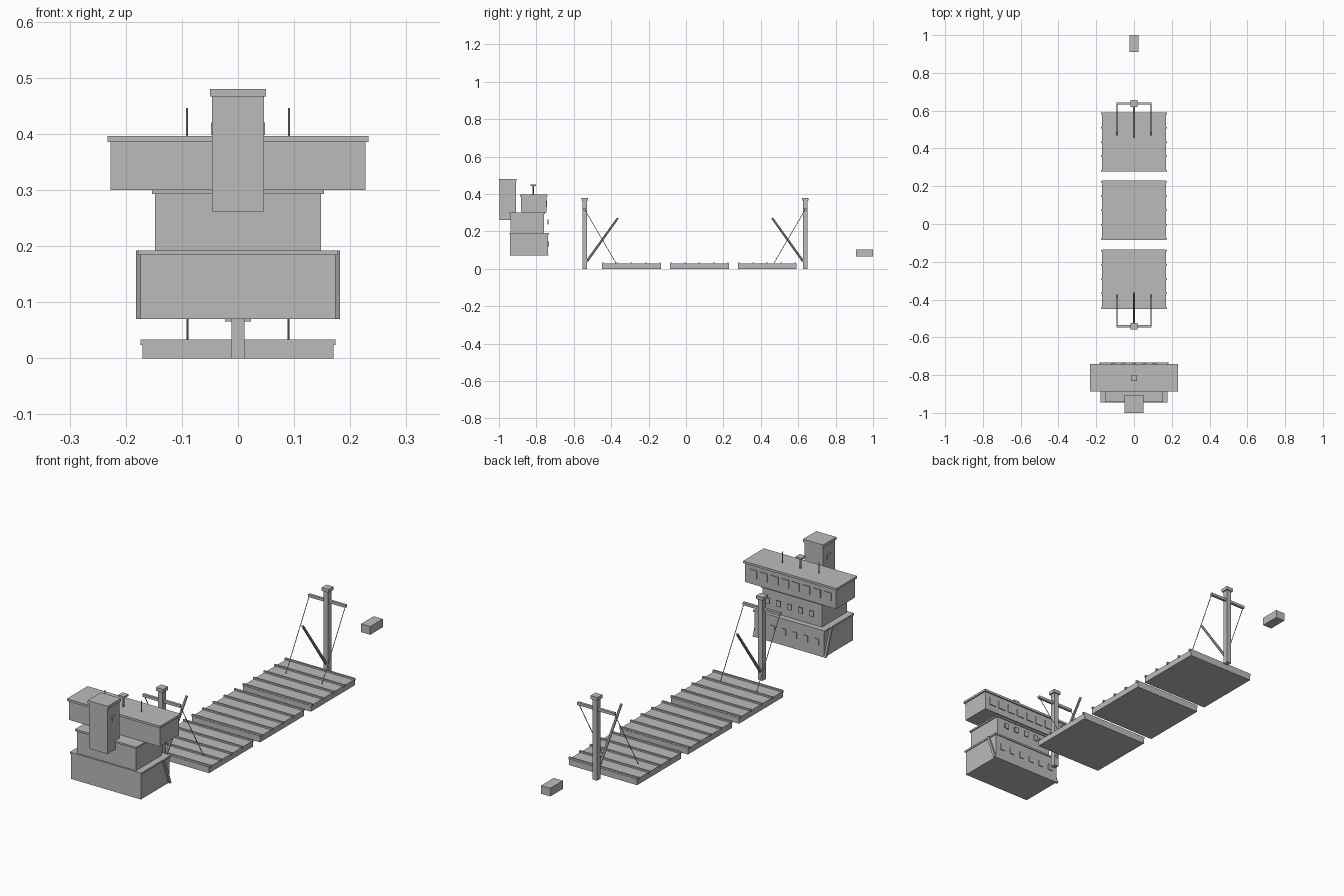
import bpy
from mathutils import Vector

if "Cube" in bpy.data.objects:
    bpy.data.objects.remove(bpy.data.objects["Cube"])

grey = bpy.data.materials.new("plain grey")
grey.diffuse_color = (0.5, 0.5, 0.5, 1)
grey.use_nodes = True
grey.node_tree.nodes["Principled BSDF"].inputs["Base Color"].default_value = grey.diffuse_color


def finish(name):
    ob = bpy.context.object
    ob.name = name
    ob.data.materials.append(grey)
    return ob


def box(name, x, y, z):
    """Box from (min, max) ranges on each axis."""
    bpy.ops.mesh.primitive_cube_add(size=1, location=[(a + b) / 2 for a, b in (x, y, z)])
    ob = finish(name)
    ob.scale = [b - a for a, b in (x, y, z)]
    bpy.ops.object.transform_apply(location=False, rotation=False, scale=True)
    return ob


def rod(name, a, b, r1, r2=None, sides=8):
    """Round bar between two points, optionally tapered."""
    a, b = Vector(a), Vector(b)
    bpy.ops.mesh.primitive_cone_add(vertices=sides, radius1=r1, radius2=r2 or r1,
                                    depth=(b - a).length, location=(a + b) / 2)
    ob = finish(name)
    ob.rotation_euler = (b - a).to_track_quat('Z', 'Y').to_euler()
    bpy.ops.object.shade_smooth_by_angle()
    return ob


def sym(h):
    return (-h, h)


# Cargo hatches with cross ribs
for i, yc in enumerate((-0.292, 0.072, 0.434)):
    box(f"hatch_cover_{i}", sym(0.170), (yc - 0.157, yc + 0.157), (0, 0.027))
    for k in range(5):
        y = yc + (k - 2) * 0.0755
        box(f"hatch_rib_{i}_{k}", sym(0.174), (y - 0.004, y + 0.004), (0.024, 0.034))

# Cargo masts, each with boom and two stay wires leaning towards the hatches
for i, (y, d) in enumerate(((-0.542, 1), (0.638, -1))):
    box(f"mast_post_{i}", sym(0.0115), (y - 0.0125, y + 0.0125), (0, 0.368))
    box(f"mast_cap_{i}", sym(0.0175), (y - 0.0175, y + 0.0175), (0.364, 0.379))
    box(f"mast_crossbar_{i}", sym(0.093), (y - 0.006, y + 0.006), (0.312, 0.324))
    rod(f"cargo_boom_{i}", (0, y + d * 0.012, 0.04), (0, y + d * 0.178, 0.272), 0.0065, 0.0055)
    for s in (-1, 1):
        rod(f"stay_wire_{i}", (s * 0.09, y, 0.318), (s * 0.09, y + d * 0.168, 0.03), 0.0016)

# Superstructure tiers: half width, y range, z range, cap overhang
tiers = (
    ("lower_deckhouse", 0.174, (-0.941, -0.737), (0.070, 0.184), 0.192, 0.004),
    ("middle_deckhouse", 0.148, (-0.938, -0.758), (0.190, 0.293), 0.301, 0.005),
    ("bridge", 0.227, (-0.882, -0.746), (0.300, 0.386), 0.396, 0.006),
)
for name, hx, (y0, y1), z, top, o in tiers:
    box(name, sym(hx), (y0, y1), z)
    box(name + "_roof", sym(hx + o), (y0 - o, y1 + o), (z[1], top))

# Window rows on the side facing the hatches
rows = (
    ("lower_window", 6, 0.055, 0.022, (0.118, 0.146), (-0.739, -0.733)),
    ("middle_window", 5, 0.055, 0.022, (0.238, 0.264), (-0.740, -0.735)),
    ("bridge_window", 8, 0.053, 0.036, (0.330, 0.366), (-0.748, -0.742)),
)
for name, n, step, w, z, y in rows:
    for k in range(n):
        x = (k - (n - 1) / 2) * step
        box(f"{name}_{k}", (x - w / 2, x + w / 2), y, z)

# Sloping side ladders on the lower deckhouse
for s in (-1, 1):
    ob = box("side_ladder", sym(0.004), sym(0.006), sym(0.061))
    for v in ob.data.vertices:
        v.co.y -= v.co.z * 0.36     # shear so the foot leans outward
    ob.location = (s * 0.178, -0.762, 0.131)

# Funnel with cap and side vents
box("funnel", sym(0.046), (-0.996, -0.910), (0.262, 0.468))
box("funnel_cap", sym(0.050), (-1.0, -0.906), (0.467, 0.480))
for s in (-1, 1):
    box("funnel_vent", tuple(sorted((s * 0.045, s * 0.0485))), (-0.965, -0.941), (0.398, 0.420))

# Roof aerials and radar
for s in (-1, 1):
    rod("roof_aerial", (s * 0.091, -0.817, 0.39), (s * 0.091, -0.817, 0.446), 0.002)
rod("radar_post", (0, -0.817, 0.39), (0, -0.817, 0.445), 0.004)
box("radar_plate", sym(0.015), (-0.832, -0.802), (0.442, 0.450))

# Bow winch
box("bow_winch", sym(0.023), (0.910, 1.0), (0.066, 0.103))
